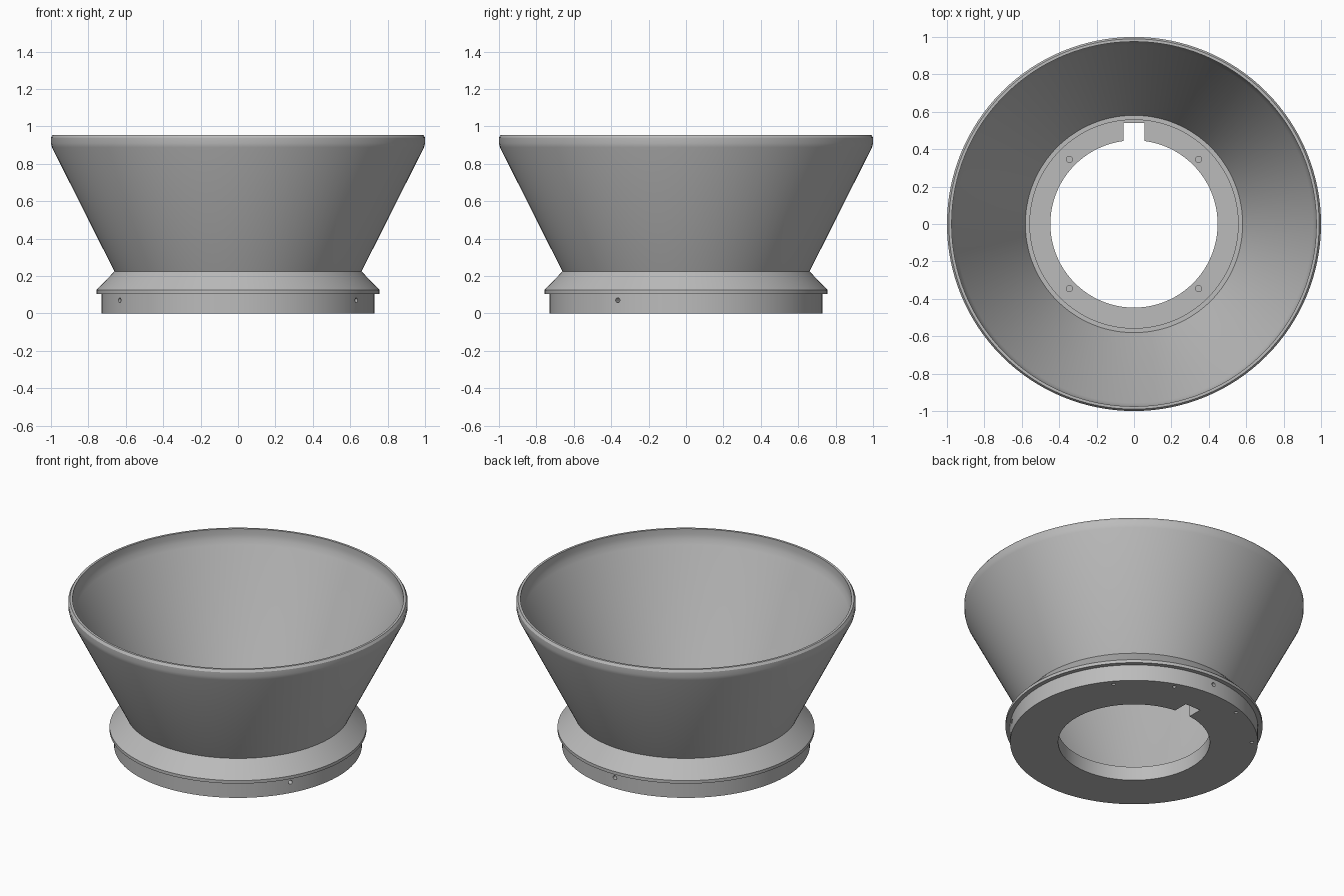
import bpy
import bmesh
import math
from mathutils import Matrix, Vector

SEGMENTS = 128

cube = bpy.data.objects.get("Cube")
if cube:
    bpy.data.objects.remove(cube, do_unlink=True)

grey = bpy.data.materials.new("plain grey")
grey.use_nodes = True
colour = (0.5, 0.5, 0.5, 1)
grey.diffuse_color = colour
grey.node_tree.nodes["Principled BSDF"].inputs["Base Color"].default_value = colour


def add_object(name, bm):
    bmesh.ops.recalc_face_normals(bm, faces=bm.faces)
    mesh = bpy.data.meshes.new(name)
    bm.to_mesh(mesh)
    bm.free()
    mesh.materials.append(grey)
    obj = bpy.data.objects.new(name, mesh)
    bpy.context.collection.objects.link(obj)
    return obj


def lathe(name, profile):
    """Revolve a closed (radius, height) outline around z."""
    bm = bmesh.new()
    rings = []
    for i in range(SEGMENTS):
        a = math.tau * i / SEGMENTS
        rings.append([bm.verts.new((r * math.cos(a), r * math.sin(a), z)) for r, z in profile])
    n = len(profile)
    for i in range(SEGMENTS):
        a, b = rings[i], rings[(i + 1) % SEGMENTS]
        for j in range(n):
            k = (j + 1) % n
            bm.faces.new((a[j], b[j], b[k], a[k]))
    return add_object(name, bm)


def add_pin(bm, centre, axis, radius, length):
    turn = Vector((0, 0, 1)).rotation_difference(Vector(axis)).to_matrix().to_4x4()
    bmesh.ops.create_cone(bm, cap_ends=True, segments=20, radius1=radius, radius2=radius,
                          depth=length, matrix=Matrix.Translation(centre) @ turn)


def polar(radius, degrees, z):
    a = math.radians(degrees)
    return Vector((radius * math.cos(a), radius * math.sin(a), z))


def smooth(obj):
    bpy.ops.object.select_all(action="DESELECT")
    bpy.context.view_layer.objects.active = obj
    obj.select_set(True)
    bpy.ops.object.shade_smooth_by_angle(angle=math.radians(30))


# Base collar with stepped floor and sloping flange
collar = lathe("base_collar", [
    (0.447, 0), (0.73, 0), (0.73, 0.105), (0.757, 0.105), (0.757, 0.125),
    (0.66, 0.225), (0.6, 0.11), (0.557, 0.11), (0.557, 0.09), (0.447, 0.09)])

# Flared funnel wall with a chamfered upright rim
funnel = lathe("funnel", [
    (0.58, 0.108), (0.957, 0.86), (0.97, 0.892), (0.975, 0.92), (0.975, 0.955),
    (0.99, 0.955), (1, 0.94), (1, 0.91), (0.995, 0.888), (0.661, 0.225), (0.602, 0.108)])

# Cutter for the holes and the keyway
bm = bmesh.new()
for angle in (45, 135, 225, 315):          # blind floor holes
    add_pin(bm, polar(0.488, angle, 0.09), (0, 0, 1), 0.017, 0.1)
for angle in (90, 210, 330):               # side holes
    add_pin(bm, polar(0.73, angle, 0.07), polar(1, angle, 0), 0.013, 0.12)
for angle in (40, 70, 110, 140):           # underside holes
    add_pin(bm, polar(0.694, angle, 0), (0, 0, 1), 0.011, 0.06)
bmesh.ops.create_cube(bm, size=1, matrix=Matrix.Translation((0, 0.47, 0.05))
                      @ Matrix.Diagonal((0.11, 0.14, 0.3, 1)))
cutter = add_object("hole_cutter", bm)
cutter.hide_render = True

cut = collar.modifiers.new("holes", "BOOLEAN")
cut.operation = "DIFFERENCE"
cut.solver = "EXACT"
cut.use_self = True
cut.object = cutter
bpy.ops.object.select_all(action="DESELECT")
bpy.context.view_layer.objects.active = collar
collar.select_set(True)
bpy.ops.object.modifier_apply(modifier=cut.name)
bpy.data.objects.remove(cutter, do_unlink=True)

smooth(collar)
smooth(funnel)
